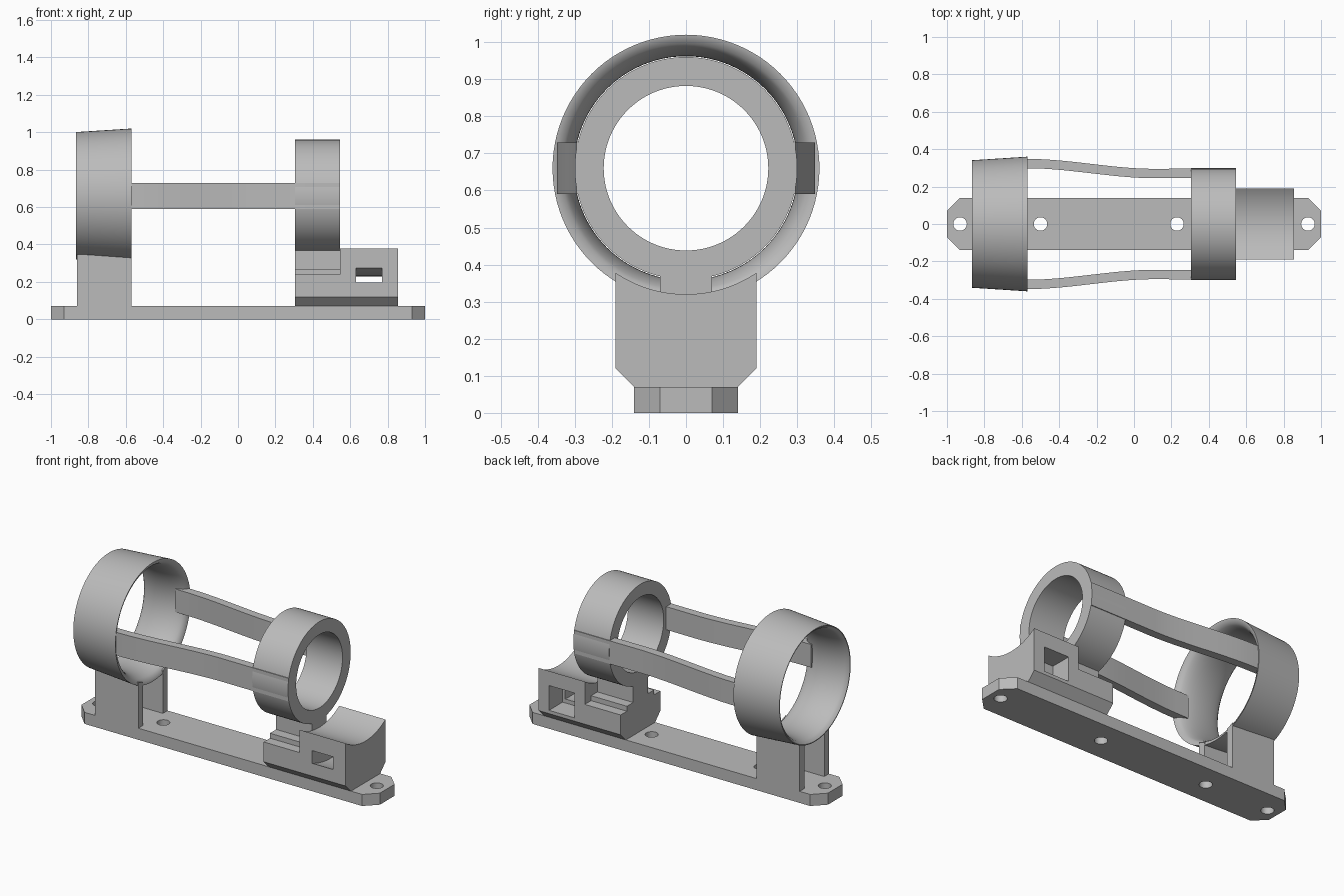
import bpy, bmesh, math
from mathutils import Vector

if "Cube" in bpy.data.objects:
    bpy.data.objects.remove(bpy.data.objects["Cube"], do_unlink=True)

AXIS_Z = 0.66      # height of the common ring axis
SEG = 96

grey = bpy.data.materials.new("plain grey")
grey.use_nodes = True
grey.diffuse_color = (0.5, 0.5, 0.5, 1)
grey.node_tree.nodes["Principled BSDF"].inputs["Base Color"].default_value = (0.5, 0.5, 0.5, 1)


def finish(name, bm):
    bmesh.ops.recalc_face_normals(bm, faces=bm.faces)
    mesh = bpy.data.meshes.new(name)
    bm.to_mesh(mesh)
    bm.free()
    mesh.materials.append(grey)
    ob = bpy.data.objects.new(name, mesh)
    bpy.context.collection.objects.link(ob)
    return ob


def activate(ob):
    bpy.ops.object.select_all(action='DESELECT')
    ob.select_set(True)
    bpy.context.view_layer.objects.active = ob


def smooth(ob):
    activate(ob)
    bpy.ops.object.shade_smooth_by_angle(angle=math.radians(30))


def prism(name, points, start, end, axis):
    """Extrude a closed 2D outline along x (points are y,z) or z (points are x,y)."""
    bm = bmesh.new()
    place = (lambda a, b: (start, a, b)) if axis == 'x' else (lambda a, b: (a, b, start))
    face = bm.faces.new([bm.verts.new(place(a, b)) for a, b in points])
    moved = bmesh.ops.extrude_face_region(bm, geom=[face])["geom"]
    step = Vector((end - start, 0, 0)) if axis == 'x' else Vector((0, 0, end - start))
    bmesh.ops.translate(bm, vec=step, verts=[v for v in moved if isinstance(v, bmesh.types.BMVert)])
    return finish(name, bm)


def lathe(name, profile):
    """Revolve a closed (x, radius) profile around the ring axis."""
    bm = bmesh.new()
    loops = []
    for i in range(SEG):
        a = math.tau * i / SEG
        loops.append([bm.verts.new((x, r * math.sin(a), AXIS_Z + r * math.cos(a))) for x, r in profile])
    n = len(profile)
    for i in range(SEG):
        p, q = loops[i], loops[(i + 1) % SEG]
        for j in range(n):
            k = (j + 1) % n
            bm.faces.new((p[j], p[k], q[k], q[j]))
    ob = finish(name, bm)
    smooth(ob)
    return ob


def cut(ob, cutter):
    mod = ob.modifiers.new("cut", 'BOOLEAN')
    mod.operation = 'DIFFERENCE'
    mod.solver = 'EXACT'
    mod.object = cutter
    activate(ob)
    bpy.ops.object.modifier_apply(modifier=mod.name)
    bpy.data.objects.remove(cutter, do_unlink=True)


def arc(radius, half_width, n=24):
    """Lower arc about the ring axis, from +y to -y."""
    a = math.asin(half_width / radius)
    return [(radius * math.sin(a - 2 * a * i / n), AXIS_Z - radius * math.cos(a - 2 * a * i / n))
            for i in range(n + 1)]


def mirrored(half):
    """Close an outline from its +y half, listed bottom to top."""
    return half + [(-y, z) for y, z in reversed(half)]


# Base plate with clipped corners and four screw holes
corner = [(0.93, -0.14), (1, -0.07), (1, 0.07), (0.93, 0.14)]
base = prism("base_plate", corner + [(-x, -y) for x, y in corner], 0, 0.07, 'z')
for x in (-0.93, -0.5, 0.23, 0.93):
    circle = [(x + 0.036 * math.cos(math.tau * i / 32), 0.036 * math.sin(math.tau * i / 32))
              for i in range(32)]
    cut(base, prism("hole_cutter", circle, -0.05, 0.12, 'z'))
smooth(base)

# Large tapered ring with rounded mouths narrowing to a throat
X0, X1, THROAT = -0.865, -0.57, 0.302
inner = []
for i in range(25):
    t = i / 24
    lip = 0.336 + 0.022 * t
    bulge = math.sqrt(max(0, 1 - (2 * t - 1) ** 2))
    inner.append((X1 + (X0 - X1) * (1 - t), lip - (lip - THROAT) * bulge))
lathe("large_ring", [(X1, 0.36), (X0, 0.341)] + inner)

# Two support walls under the large ring
for side, name in ((1, "rear_support_wall"), (-1, "front_support_wall")):
    wall = [(0.095, 0.065), (0.14, 0.065), (0.14, 0.347), (0.095, 0.33)]
    prism(name, [(side * y, z) for y, z in wall], -0.86, X1, 'x')

# Small ring
lathe("small_ring", [(0.305, 0.30), (0.545, 0.30), (0.545, 0.222), (0.305, 0.222)])

# Curved side bars joining the rings
steps = 24
for side, name in ((1, "rear_bar"), (-1, "front_bar")):
    path = [(-0.63, 0.324), (-0.57, 0.323)]
    for i in range(1, steps + 1):
        t = i / steps
        ease = t * t * (3 - 2 * t)
        path.append((-0.57 + 0.68 * t, 0.323 - 0.053 * ease))
    path += [(0.305, 0.271), (0.545, 0.271)]
    outline = [(x, side * (y + 0.025)) for x, y in path]
    outline += [(x, side * (y - 0.025)) for x, y in reversed(path)]
    smooth(prism(name, outline, 0.59, 0.73, 'z'))

# Low stepped block and pedestal carrying the small ring
prism("ring_pedestal", mirrored([(0.14, 0.07), (0.19, 0.12), (0.19, 0.24), (0.13, 0.24),
                                 (0.13, 0.27), (0.07, 0.27), (0.07, 0.38)]), 0.305, 0.545, 'x')

# Tall saddle block with a curved strap slot and a rear pocket
saddle_outline = [(-0.19, 0.12), (-0.14, 0.07), (0.14, 0.07), (0.19, 0.12)] + arc(0.34, 0.19)
saddle = prism("saddle_block", saddle_outline, 0.545, 0.855, 'x')
slot = arc(0.43, 0.25) + list(reversed(arc(0.50, 0.25)))
cut(saddle, prism("slot_cutter", slot, 0.63, 0.77, 'x'))
pocket = [(0.06, 0.14), (0.25, 0.14), (0.25, 0.29), (0.06, 0.29)]
cut(saddle, prism("pocket_cutter", pocket, 0.615, 0.785, 'x'))
smooth(saddle)
